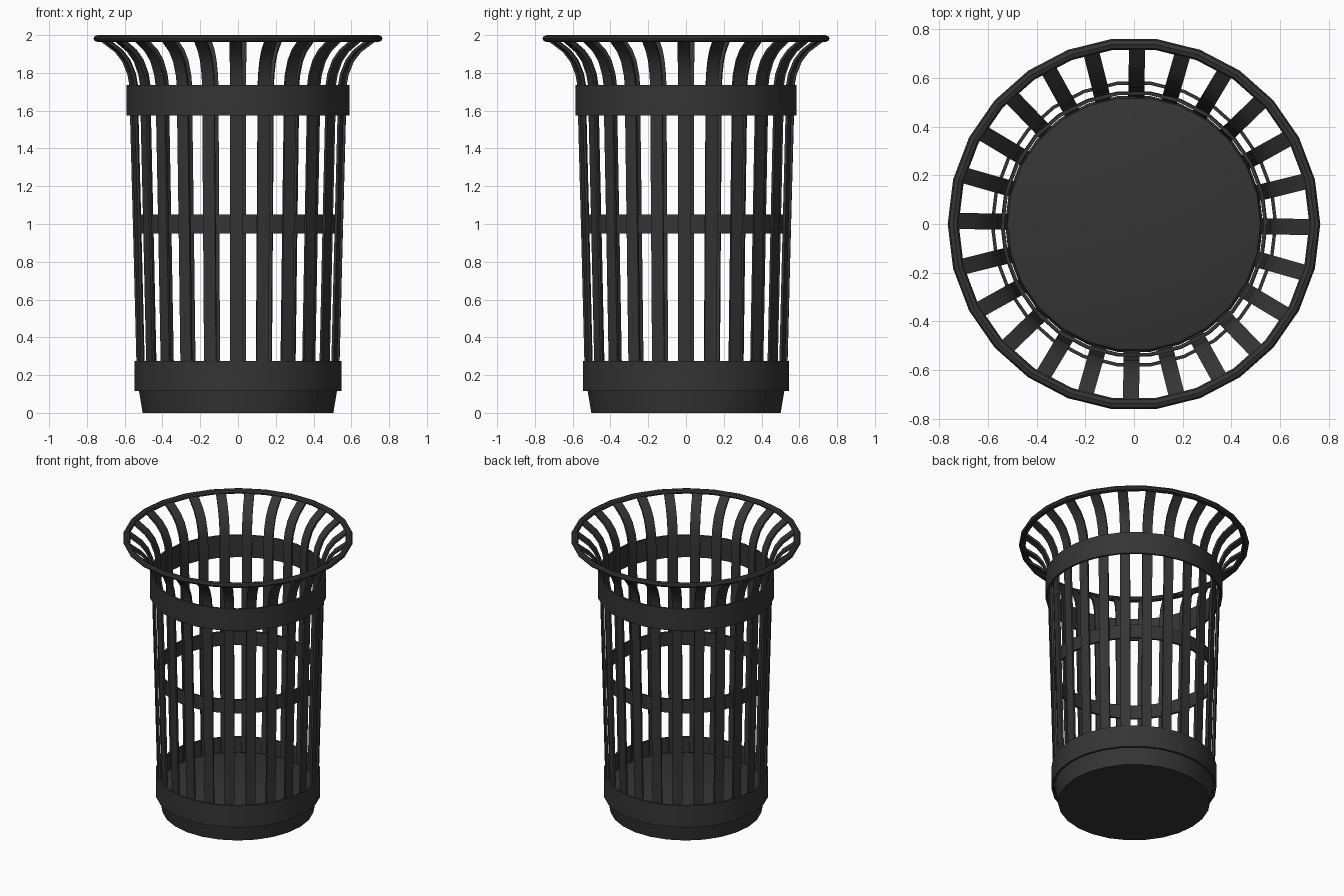
import bpy, bmesh
from math import cos, sin, pi, radians

if "Cube" in bpy.data.objects:
    bpy.data.objects.remove(bpy.data.objects["Cube"])

SIDES = 26
SLATS = 24

mat = bpy.data.materials.new("dark_metal")
mat.diffuse_color = (0.035, 0.035, 0.035, 1)
mat.use_nodes = True
mat.node_tree.nodes["Principled BSDF"].inputs["Base Color"].default_value = mat.diffuse_color


def finish(name, bm):
    bmesh.ops.recalc_face_normals(bm, faces=bm.faces[:])
    me = bpy.data.meshes.new(name)
    bm.to_mesh(me)
    bm.free()
    me.materials.append(mat)
    ob = bpy.data.objects.new(name, me)
    bpy.context.collection.objects.link(ob)
    bpy.ops.object.select_all(action='DESELECT')
    ob.select_set(True)
    bpy.context.view_layer.objects.active = ob
    bpy.ops.object.shade_smooth_by_angle(angle=radians(30))
    return ob


def lathe(name, profile, closed=True):
    """Revolve (radius, z) points; open profiles get end caps."""
    bm = bmesh.new()
    rings = [[bm.verts.new((r * cos(2 * pi * i / SIDES), r * sin(2 * pi * i / SIDES), z))
              for i in range(SIDES)] for r, z in profile]
    n = len(rings)
    for k in range(n if closed else n - 1):
        a, b = rings[k], rings[(k + 1) % n]
        for i in range(SIDES):
            j = (i + 1) % SIDES
            bm.faces.new((a[i], a[j], b[j], b[i]))
    if not closed:
        bm.faces.new(rings[0])
        bm.faces.new(rings[-1])
    return finish(name, bm)


def band(name, r_out, thick, z0, z1):
    r_in = r_out - thick
    return lathe(name, [(r_out, z0), (r_out, z1), (r_in, z1), (r_in, z0)])


# Solid base with tapered wall
lathe("base", [(0.505, 0), (0.53, 0.15), (0.52, 0.17), (0.505, 0.175)], closed=False)

# Hoops
band("lower_band", 0.549, 0.014, 0.115, 0.275)
band("middle_band", 0.547, 0.014, 0.95, 1.05)
band("upper_band", 0.589, 0.014, 1.575, 1.735)

# Rounded top rim
lathe("rim", [(0.743 + 0.0225 * cos(pi / 4 * k), 1.982 + 0.018 * sin(pi / 4 * k))
              for k in range(8)])

# Flared slats: outer and inner curves in (radius, z)
outer = [(0.534, 0.13), (0.556, 1.0), (0.572, 1.60), (0.575, 1.735),
         (0.585, 1.79), (0.613, 1.86), (0.652, 1.91), (0.742, 1.978)]
inner = [(0.520, 0.13), (0.542, 1.0), (0.558, 1.60), (0.561, 1.737),
         (0.571, 1.795), (0.602, 1.869), (0.644, 1.922), (0.735, 1.99)]
bm = bmesh.new()
for s in range(SLATS):
    a = 2 * pi * s / SLATS - radians(1)
    c, d = cos(a), sin(a)

    def point(rz, t):
        return bm.verts.new((rz[0] * c - t * d, rz[0] * d + t * c, rz[1]))

    rows = [[point(o, -0.033), point(o, 0.033), point(i, 0.033), point(i, -0.033)]
            for o, i in zip(outer, inner)]
    for p, q in zip(rows, rows[1:]):
        for k in range(4):
            m = (k + 1) % 4
            bm.faces.new((p[k], p[m], q[m], q[k]))
    bm.faces.new(rows[0])
    bm.faces.new(rows[-1])
finish("slats", bm)
